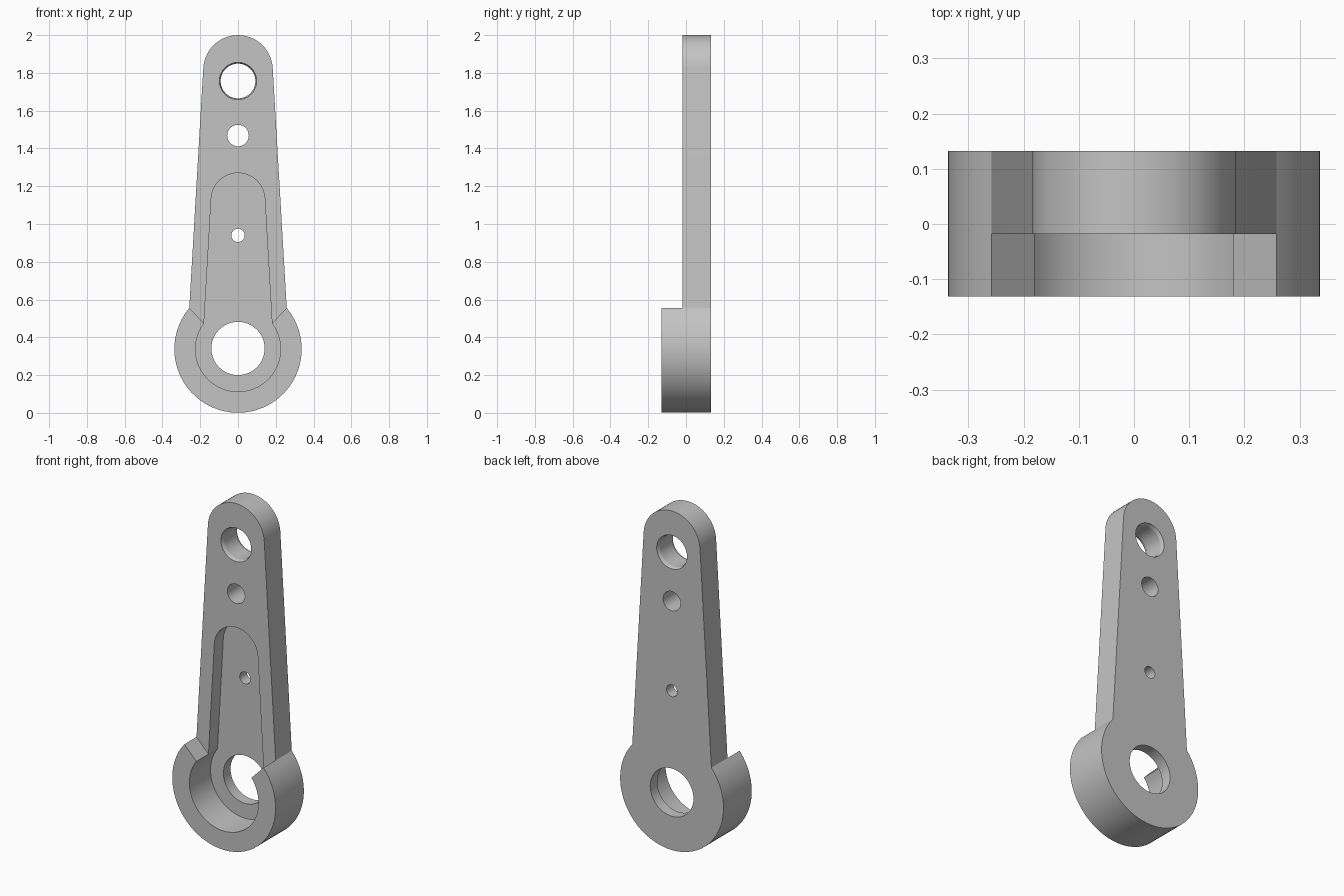
import bpy, bmesh
from math import sin, cos, radians, degrees, atan2, hypot

if "Cube" in bpy.data.objects:
    bpy.data.objects.remove(bpy.data.objects["Cube"], do_unlink=True)

FRONT, ARM_FRONT, FLOOR, BACK = -0.131, -0.018, 0.066, 0.132
HUB_Z = 0.338

grey = bpy.data.materials.new("plain_grey")
grey.use_nodes = True
colour = (0.55, 0.55, 0.55, 1)
grey.diffuse_color = colour
grey.node_tree.nodes["Principled BSDF"].inputs["Base Color"].default_value = colour


def arc(z, r, start, end, n):
    """Points of an arc in the xz plane, centred on x = 0."""
    return [(r * cos(a), z + r * sin(a))
            for a in (radians(start + (end - start) * i / n) for i in range(n + 1))]


def circle(z, r, n=48):
    return arc(z, r, 0, 360, n)[:-1]


def loft(name, sections):
    """Closed solid through (y, points) sections."""
    bm = bmesh.new()
    rings = [[bm.verts.new((x, y, z)) for x, z in pts] for y, pts in sections]
    n = len(rings[0])
    bm.faces.new(rings[0])
    bm.faces.new(rings[-1][::-1])
    for a, b in zip(rings, rings[1:]):
        for i in range(n):
            j = (i + 1) % n
            bm.faces.new((a[i], b[i], b[j], a[j]))
    bmesh.ops.recalc_face_normals(bm, faces=bm.faces)
    mesh = bpy.data.meshes.new(name)
    bm.to_mesh(mesh)
    bm.free()
    mesh.materials.append(grey)
    ob = bpy.data.objects.new(name, mesh)
    bpy.context.collection.objects.link(ob)
    return ob


def keyhole(corner_x, corner_z, tip_z, tip_r):
    """Round hub running into a tapered arm with a rounded tip."""
    dx, dz = corner_x, corner_z - HUB_Z
    a = degrees(atan2(dz, dx))
    taper = 3.4
    return (arc(HUB_Z, hypot(dx, dz), -180 - a, a, 44)
            + arc(tip_z, tip_r, taper, 180 - taper, 28))


def cut(target, cutter):
    mod = target.modifiers.new(cutter.name, 'BOOLEAN')
    mod.operation = 'DIFFERENCE'
    mod.solver = 'EXACT'
    mod.object = cutter
    bpy.context.view_layer.objects.active = target
    bpy.ops.object.modifier_apply(modifier=mod.name)
    bpy.data.objects.remove(cutter, do_unlink=True)


# Full-depth blank of hub and arm
outline = keyhole(0.258, 0.555, 1.816, 0.184)
lever = loft("lever_arm", [(FRONT, outline), (BACK, outline)])

# Thin the arm, leaving the raised rim around the hub with slanted ends
slope = (0.555 - 0.475) / (0.258 - 0.18)
half = [(x, 0.555 + slope * (x - 0.258)) for x in (0.15, 0.6)] + [(0.6, 2.3)]
relief = half + [(-x, z) for x, z in reversed(half)]
cut(lever, loft("arm_relief", [(-0.3, relief), (ARM_FRONT, relief)]))

# Recess in the hub and the pocket up the arm
pocket = keyhole(0.18, 0.474, 1.128, 0.142)
cut(lever, loft("pocket", [(-0.3, pocket), (FLOOR, pocket)]))

# Through holes: hub, pin and small hole
for name, z, r in (("hub_hole", 0.341, 0.141), ("pin_hole", 1.468, 0.057),
                   ("small_hole", 0.94, 0.035)):
    ring = circle(z, r)
    cut(lever, loft(name, [(-0.3, ring), (0.3, ring)]))

# Chamfered hole at the tip
wide, narrow = circle(1.757, 0.106), circle(1.757, 0.092)
cut(lever, loft("tip_hole", [(ARM_FRONT - 0.02, wide), (ARM_FRONT + 0.02, narrow),
                             (BACK - 0.02, narrow), (BACK + 0.02, wide)]))

# Smooth curves, sharp edges
bpy.ops.object.select_all(action='DESELECT')
lever.select_set(True)
bpy.context.view_layer.objects.active = lever
bpy.ops.object.shade_smooth_by_angle(angle=radians(18))
